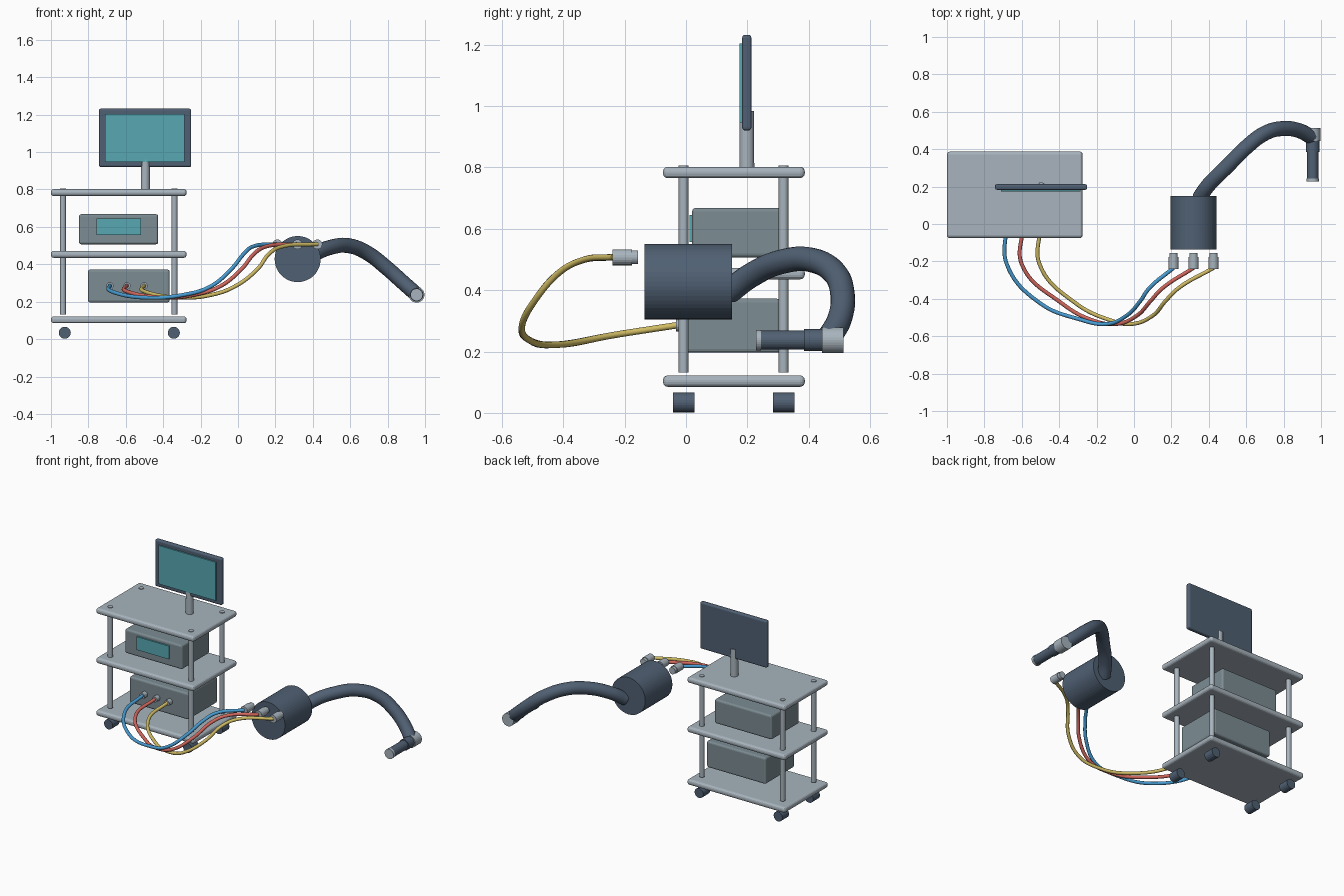
import bpy, bmesh, math
from mathutils import Vector

if "Cube" in bpy.data.objects:
    bpy.data.objects.remove(bpy.data.objects["Cube"])


def material(name, r, g, b):
    lin = [((c / 255 + 0.055) / 1.055) ** 2.4 for c in (r, g, b)]
    m = bpy.data.materials.new(name)
    m.diffuse_color = (*lin, 1)
    m.use_nodes = True
    m.node_tree.nodes["Principled BSDF"].inputs["Base Color"].default_value = m.diffuse_color
    return m


LIGHT = material("light grey metal", 168, 180, 189)
CASE = material("case grey", 124, 140, 147)
DARK = material("dark slate", 80, 96, 115)
TEAL = material("teal screen", 88, 168, 178)
BLUE = material("blue cable", 72, 158, 213)
RED = material("red cable", 212, 104, 94)
YELLOW = material("yellow cable", 208, 188, 100)


def finish(name, bm, mat, smooth=False):
    mesh = bpy.data.meshes.new(name)
    bm.to_mesh(mesh)
    bm.free()
    mesh.materials.append(mat)
    for p in mesh.polygons:
        p.use_smooth = smooth
    ob = bpy.data.objects.new(name, mesh)
    bpy.context.collection.objects.link(ob)
    return ob


def box(name, x, y, z, mat, bevel=0.0, segments=3):
    """Box from (min, max) ranges, with rounded edges."""
    bm = bmesh.new()
    bmesh.ops.create_cube(bm, size=1)
    for v in bm.verts:
        v.co = [(lo + hi) / 2 + c * (hi - lo)
                for c, (lo, hi) in zip(v.co, (x, y, z))]
    if bevel:
        bmesh.ops.bevel(bm, geom=bm.edges[:], offset=bevel, segments=segments,
                        profile=0.5, affect='EDGES')
    return finish(name, bm, mat)


def rod(name, a, b, r, mat, r2=None, sides=32):
    """Cylinder or cone running from point a to point b."""
    a, b = Vector(a), Vector(b)
    d = b - a
    bm = bmesh.new()
    bmesh.ops.create_cone(bm, cap_ends=True, segments=sides, radius1=r,
                          radius2=r if r2 is None else r2, depth=d.length)
    bm.transform(d.to_track_quat('Z', 'Y').to_matrix().to_4x4())
    bmesh.ops.translate(bm, verts=bm.verts[:], vec=(a + b) / 2)
    return finish(name, bm, mat)


def tube(name, points, r, mat, res=4):
    """Smooth round tube through the points."""
    cu = bpy.data.curves.new(name + "_path", 'CURVE')
    cu.dimensions = '3D'
    cu.bevel_depth = r
    cu.bevel_resolution = res
    cu.resolution_u = 10
    cu.use_fill_caps = True
    sp = cu.splines.new('BEZIER')
    sp.bezier_points.add(len(points) - 1)
    for bp, co in zip(sp.bezier_points, points):
        bp.co = co
        bp.handle_left_type = bp.handle_right_type = 'AUTO'
    tmp = bpy.data.objects.new(name + "_path", cu)
    bpy.context.collection.objects.link(tmp)
    bpy.context.view_layer.update()
    dg = bpy.context.evaluated_depsgraph_get()
    mesh = bpy.data.meshes.new_from_object(tmp.evaluated_get(dg))
    bpy.data.objects.remove(tmp)
    mesh.materials.clear()
    mesh.materials.append(mat)
    for p in mesh.polygons:
        p.use_smooth = len(p.vertices) == 4
    ob = bpy.data.objects.new(name, mesh)
    bpy.context.collection.objects.link(ob)
    return ob


# Trolley shelves
for name, z in (("bottom", 0.085), ("middle", 0.435), ("top", 0.765)):
    box(name + "_shelf", (-1.0, -0.275), (-0.075, 0.387), (z, z + 0.037),
        LIGHT, 0.015)

# Posts and casters
for sx, x in (("left", -0.936), ("right", -0.34)):
    for sy, y in (("front", -0.008), ("back", 0.318)):
        rod(f"{sx}_{sy}_post", (x, y, 0.132), (x, y, 0.806), 0.016, LIGHT,
            sides=24)
        cx = x + (0.01 if x < -0.5 else -0.003)
        rod(f"{sx}_{sy}_caster", (cx, y - 0.035, 0.034),
            (cx, y + 0.035, 0.034), 0.032, DARK, sides=24)

# Equipment cases
box("upper_case", (-0.85, -0.427), (0.02, 0.312), (0.507, 0.668), CASE, 0.012)
box("upper_case_display", (-0.756, -0.518), (0.011, 0.02), (0.557, 0.645), TEAL)
box("lower_case", (-0.802, -0.366), (0.0, 0.308), (0.196, 0.372), CASE, 0.012)

# Monitor and its stand
box("monitor_body", (-0.743, -0.25), (0.183, 0.213), (0.92, 1.232), DARK, 0.01)
box("monitor_screen", (-0.71, -0.287), (0.1745, 0.1835), (0.947, 1.203), TEAL)
rod("monitor_stand", (-0.495, 0.198, 0.795), (-0.495, 0.198, 0.983),
    0.0245, LIGHT, r2=0.0235, sides=24)

# Drum
rod("drum", (0.319, -0.136, 0.428), (0.319, 0.15, 0.428), 0.123, DARK, sides=48)

# Cables share one side profile and differ in x
side = [(-0.02, 0.287), (-0.215, 0.257), (-0.425, 0.222), (-0.51, 0.237),
        (-0.535, 0.28), (-0.49, 0.37), (-0.41, 0.46), (-0.345, 0.495),
        (-0.235, 0.508)]
cables = {
    "blue": (BLUE, [-.685, -.68, -.50, -.29, -.15, -.04, .035, .08, .211]),
    "red": (RED, [-.594, -.60, -.385, -.235, -.10, .015, .09, .15, .318]),
    "yellow": (YELLOW, [-.502, -.505, -.31, -.14, -.02, .10, .17, .235, .425]),
}
for name, (mat, xs) in cables.items():
    tube(name + "_cable", [(x, y, z) for x, (y, z) in zip(xs, side)],
         0.0105, mat)
    # Socket on the case, plug at the drum
    x0, x1 = xs[0], xs[-1]
    rod(name + "_socket", (x0, -0.033, 0.285), (x0, 0.01, 0.285), 0.019, LIGHT,
        sides=20)
    rod(name + "_plug", (x1, -0.24, 0.507), (x1, -0.176, 0.507), 0.026, LIGHT,
        sides=20)
    rod(name + "_plug_neck", (x1, -0.178, 0.507), (x1, -0.156, 0.507), 0.0225,
        LIGHT, sides=20)

# Curved arm
tube("arm", [(.35, .14, .395), (.40, .21, .447), (.50, .31, .492),
             (.60, .41, .498), (.70, .485, .455), (.79, .51, .385),
             (.88, .50, .305), (.95, .465, .243)], 0.04, DARK, res=8)

# Hand piece: collar, neck, barrel, tip
ax, az = 0.955, 0.237
for name, y0, y1, r, mat in (("collar", 0.443, 0.514, 0.042, LIGHT),
                             ("neck", 0.385, 0.45, 0.036, DARK),
                             ("barrel", 0.243, 0.39, 0.031, DARK),
                             ("tip", 0.228, 0.244, 0.033, LIGHT)):
    rod("hand_piece_" + name, (ax, y0, az), (ax, y1, az), r, mat)
